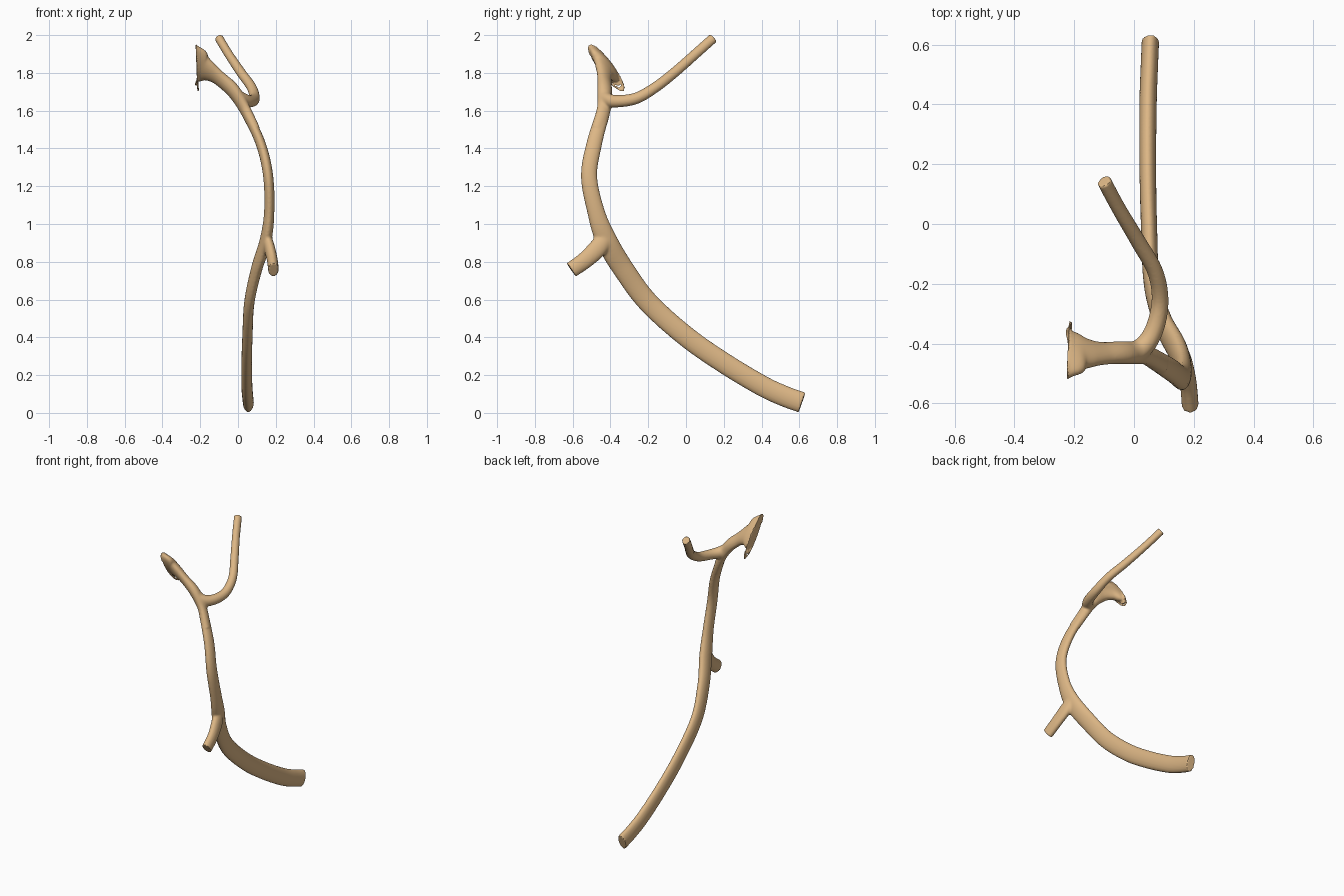
import bpy, bmesh, math
from mathutils import Vector

cube = bpy.data.objects.get("Cube")
if cube:
    bpy.data.objects.remove(cube, do_unlink=True)

SIDES, STEPS = 32, 10

wood = bpy.data.materials.new("tan wood")
wood.use_nodes = True
tan = (0.72, 0.47, 0.235, 1)
wood.diffuse_color = tan
wood.node_tree.nodes["Principled BSDF"].inputs["Base Color"].default_value = tan


def spline(stations):
    """Catmull-Rom samples of (x, y, z, width, thickness) stations."""
    p = [stations[0], *stations, stations[-1]]
    out = []
    for i in range(1, len(p) - 2):
        for k in range(STEPS):
            t = k / STEPS
            out.append([0.5 * (2 * b + (c - a) * t + (2 * a - 5 * b + 4 * c - d) * t ** 2
                               + (3 * b - a - 3 * c + d) * t ** 3)
                        for a, b, c, d in zip(*p[i - 1:i + 3])])
    return out + [list(stations[-1])]


def limb(bm, stations, thin_axis=None, wide_axis=None):
    """Capped tube with an oval section, oriented by one reference axis."""
    pts = spline(stations)
    rings = []
    for i, s in enumerate(pts):
        before, after = pts[max(i - 1, 0)], pts[min(i + 1, len(pts) - 1)]
        tangent = (Vector(after[:3]) - Vector(before[:3])).normalized()
        if wide_axis:
            wide = Vector(wide_axis)
            wide = (wide - tangent * wide.dot(tangent)).normalized()
            thin = wide.cross(tangent)
        else:
            thin = Vector(thin_axis)
            thin = (thin - tangent * thin.dot(tangent)).normalized()
            wide = tangent.cross(thin)
        ring = []
        for k in range(SIDES):
            a = math.tau * k / SIDES
            ring.append(bm.verts.new(Vector(s[:3]) + wide * (math.cos(a) * s[3] / 2)
                                     + thin * (math.sin(a) * s[4] / 2)))
        rings.append(ring)
    for a, b in zip(rings, rings[1:]):
        for k in range(SIDES):
            n = (k + 1) % SIDES
            bm.faces.new((a[k], a[n], b[n], b[k]))
    bm.faces.new(rings[0][::-1])
    bm.faces.new(rings[-1])


bm = bmesh.new()
X = (1, 0, 0)

# Curved trunk, from the foot to the upper fork
limb(bm, [(.055, .614, .055, .11, .058), (.051, .52, .089, .11, .058),
          (.047, .4, .145, .11, .058), (.046, .2, .265, .11, .056),
          (.05, 0, .405, .11, .054), (.06, -.2, .585, .11, .054),
          (.098, -.33, .76, .112, .058), (.145, -.42, .91, .115, .062),
          (.165, -.475, 1.06, .092, .054), (.16, -.513, 1.25, .085, .053),
          (.122, -.487, 1.42, .082, .052), (.045, -.44, 1.59, .07, .05),
          (.015, -.432, 1.65, .06, .05)], thin_axis=X)

# Short stub on the front
limb(bm, [(.15, -.42, .94, .08, .05), (.166, -.465, .875, .1, .058),
          (.181, -.53, .812, .09, .056), (.188, -.607, .757, .085, .056)], thin_axis=X)

# Side limb that flares into a flat oval seat
limb(bm, [(.09, -.465, 1.5, .075, .05), (.035, -.435, 1.61, .078, .056),
          (-.025, -.43, 1.705, .085, .066), (-.1, -.432, 1.772, .09, .058),
          (-.15, -.43, 1.806, .125, .065), (-.185, -.425, 1.823, .185, .07),
          (-.205, -.425, 1.83, .245, .074), (-.22, -.425, 1.83, .325, .08)],
     wide_axis=(0, .6, -.8))

# Slim twig sweeping up to the back
limb(bm, [(-.03, -.43, 1.71, .06, .06), (.02, -.42, 1.66, .075, .07),
          (.065, -.36, 1.65, .066, .064), (.087, -.26, 1.667, .06, .056),
          (.071, -.16, 1.725, .056, .052), (.015, -.06, 1.803, .054, .05),
          (-.05, .05, 1.9, .053, .046), (-.1, .143, 1.983, .053, .046)],
     wide_axis=(.3, .5, -.8))

bmesh.ops.recalc_face_normals(bm, faces=bm.faces)
mesh = bpy.data.meshes.new("forked_branch")
bm.to_mesh(mesh)
bm.free()
branch = bpy.data.objects.new("forked_branch", mesh)
bpy.context.collection.objects.link(branch)
bpy.context.view_layer.objects.active = branch
branch.select_set(True)

# Fuse the limbs into one skin
fuse = branch.modifiers.new("fuse", "REMESH")
fuse.mode = "VOXEL"
fuse.voxel_size = 0.006
bpy.ops.object.modifier_apply(modifier=fuse.name)

# Soften only the forks
forks = [Vector((.03, -.41, 1.66)), Vector((.155, -.44, .88))]
group = branch.vertex_groups.new(name="forks")
for v in branch.data.vertices:
    near = min((v.co - f).length for f in forks)
    if near < .12:
        group.add([v.index], min(1, (.12 - near) / .06), "REPLACE")
soften = branch.modifiers.new("soften", "SMOOTH")
soften.vertex_group = group.name
soften.factor = 0.5
soften.iterations = 16
bpy.ops.object.modifier_apply(modifier=soften.name)

branch.data.materials.clear()
branch.data.materials.append(wood)
bpy.ops.object.shade_smooth_by_angle(angle=math.radians(40))
